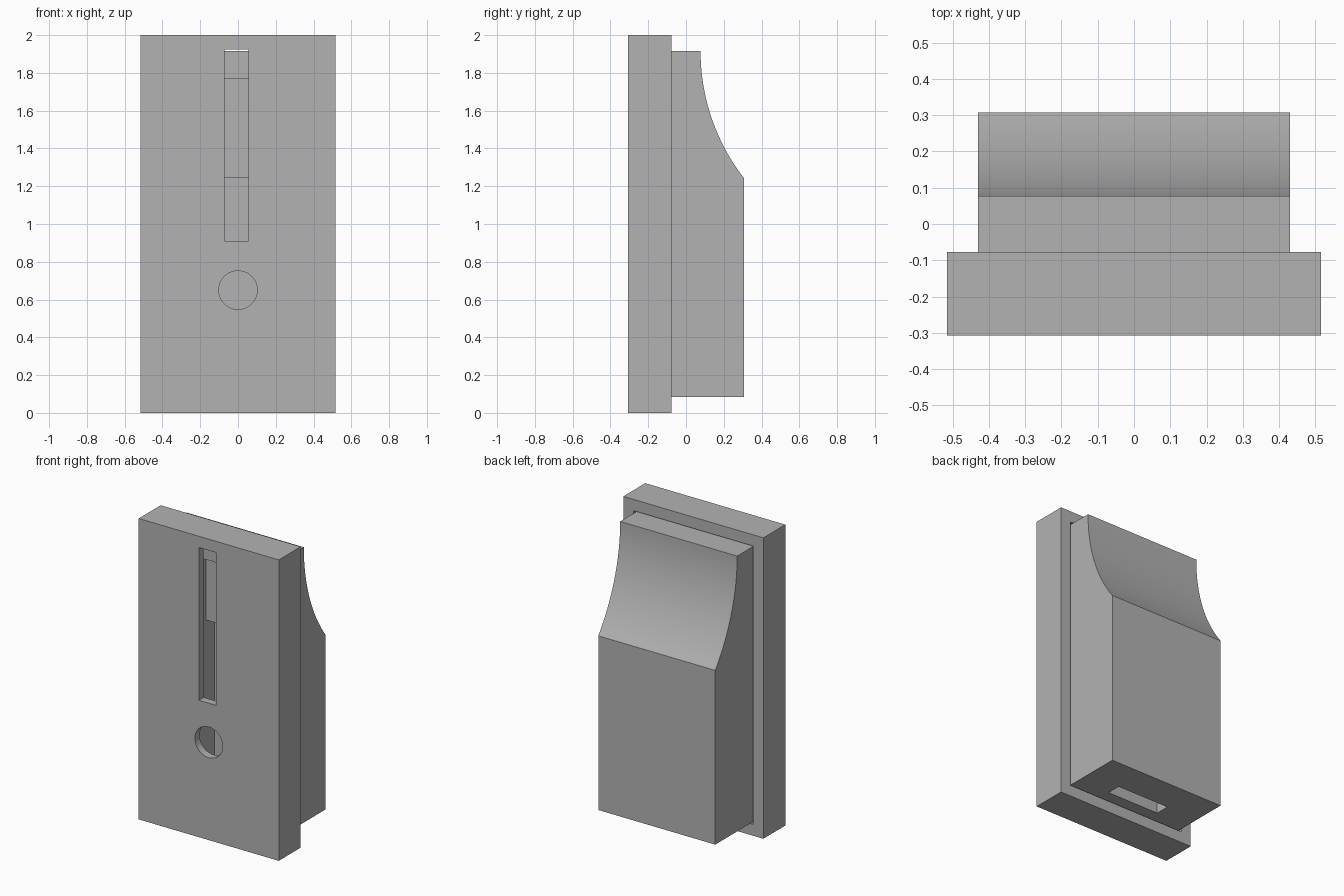
import bpy, bmesh, math
from mathutils import Matrix, Vector

if "Cube" in bpy.data.objects:
    bpy.data.objects.remove(bpy.data.objects["Cube"], do_unlink=True)

grey = bpy.data.materials.new("plain grey")
grey.use_nodes = True
COLOUR = (0.45, 0.45, 0.45, 1)
grey.diffuse_color = COLOUR
grey.node_tree.nodes["Principled BSDF"].inputs["Base Color"].default_value = COLOUR


def finish(name, bm):
    bmesh.ops.recalc_face_normals(bm, faces=bm.faces)
    mesh = bpy.data.meshes.new(name)
    bm.to_mesh(mesh)
    bm.free()
    mesh.materials.append(grey)
    obj = bpy.data.objects.new(name, mesh)
    bpy.context.collection.objects.link(obj)
    return obj


def prism(name, profile, x0, x1):
    """Extrude a (y, z) outline along x."""
    bm = bmesh.new()
    face = bm.faces.new([bm.verts.new((x0, y, z)) for y, z in profile])
    side = bmesh.ops.extrude_face_region(bm, geom=[face])["geom"]
    verts = [v for v in side if isinstance(v, bmesh.types.BMVert)]
    bmesh.ops.translate(bm, verts=verts, vec=(x1 - x0, 0, 0))
    return finish(name, bm)


def box(name, x0, x1, y0, y1, z0, z1):
    return prism(name, [(y0, z0), (y1, z0), (y1, z1), (y0, z1)], x0, x1)


def cut(obj, cutter):
    mod = obj.modifiers.new("cut", 'BOOLEAN')
    mod.operation = 'DIFFERENCE'
    mod.solver = 'EXACT'
    mod.object = cutter
    bpy.context.view_layer.objects.active = obj
    bpy.ops.object.modifier_apply(modifier=mod.name)
    bpy.data.objects.remove(cutter, do_unlink=True)


FRONT, BACK = -0.307, 0.307
PLATE_BACK = -0.077
HALF_W = 0.515
SKIN = 0.05          # thickness of the plate's front wall
RIM = 0.075          # width of the plate's side walls
GAP = 0.01           # clearance between plate and body
WALL = 0.145         # wall thickness of the body

# Front plate: a shallow tray with a slot and a round hole
plate = box("front_plate", -HALF_W, HALF_W, FRONT, PLATE_BACK, 0, 2)
inner = HALF_W - RIM
cut(plate, box("tray_cutter", -inner, inner, FRONT + SKIN, 0.1, RIM, 2 - RIM))
cut(plate, box("slot_cutter", -0.072, 0.055, -0.5, -0.2, 0.91, 2 - RIM))
bm = bmesh.new()
bmesh.ops.create_cone(bm, cap_ends=True, segments=48, radius1=0.102, radius2=0.102, depth=0.3,
                      matrix=Matrix.Translation((0, -0.35, 0.65)) @ Matrix.Rotation(math.pi / 2, 4, 'X'))
cut(plate, finish("hole_cutter", bm))

# Rear body: block with a concave upper back
half = inner - GAP
bottom, top = RIM + GAP, 2 - RIM - GAP
top_y, crease_z, body_front = 0.077, 1.243, -0.15
depth, drop = BACK - top_y, top - crease_z
radius = (depth ** 2 + drop ** 2) / (2 * depth)
sweep = math.asin(drop / radius)
STEPS = 24
arc = [(top_y + radius * (1 - math.cos(sweep * i / STEPS)),
        top - radius * math.sin(sweep * i / STEPS)) for i in range(STEPS + 1)]
body = prism("rear_body", [(body_front, bottom), (body_front, top)] + arc + [(BACK, bottom)], -half, half)

# Stepped cavity, open to the front, and the opening in the underside
inside = half - WALL
floor, ceiling, deep = bottom + WALL, top - WALL, BACK - WALL
cut(body, prism("cavity_cutter", [(-0.4, floor), (deep, floor), (deep, crease_z),
                                  (0.07, crease_z), (0.07, ceiling), (-0.4, ceiling)], -inside, inside))
cut(body, box("port_cutter", -0.193, 0.193, -0.01, 0.085, 0, floor + 0.1))

# Smooth the curved surfaces, keep the corners sharp
for obj in (plate, body):
    bpy.ops.object.select_all(action='DESELECT')
    obj.select_set(True)
    bpy.context.view_layer.objects.active = obj
    bpy.ops.object.shade_smooth_by_angle(angle=math.radians(25))
